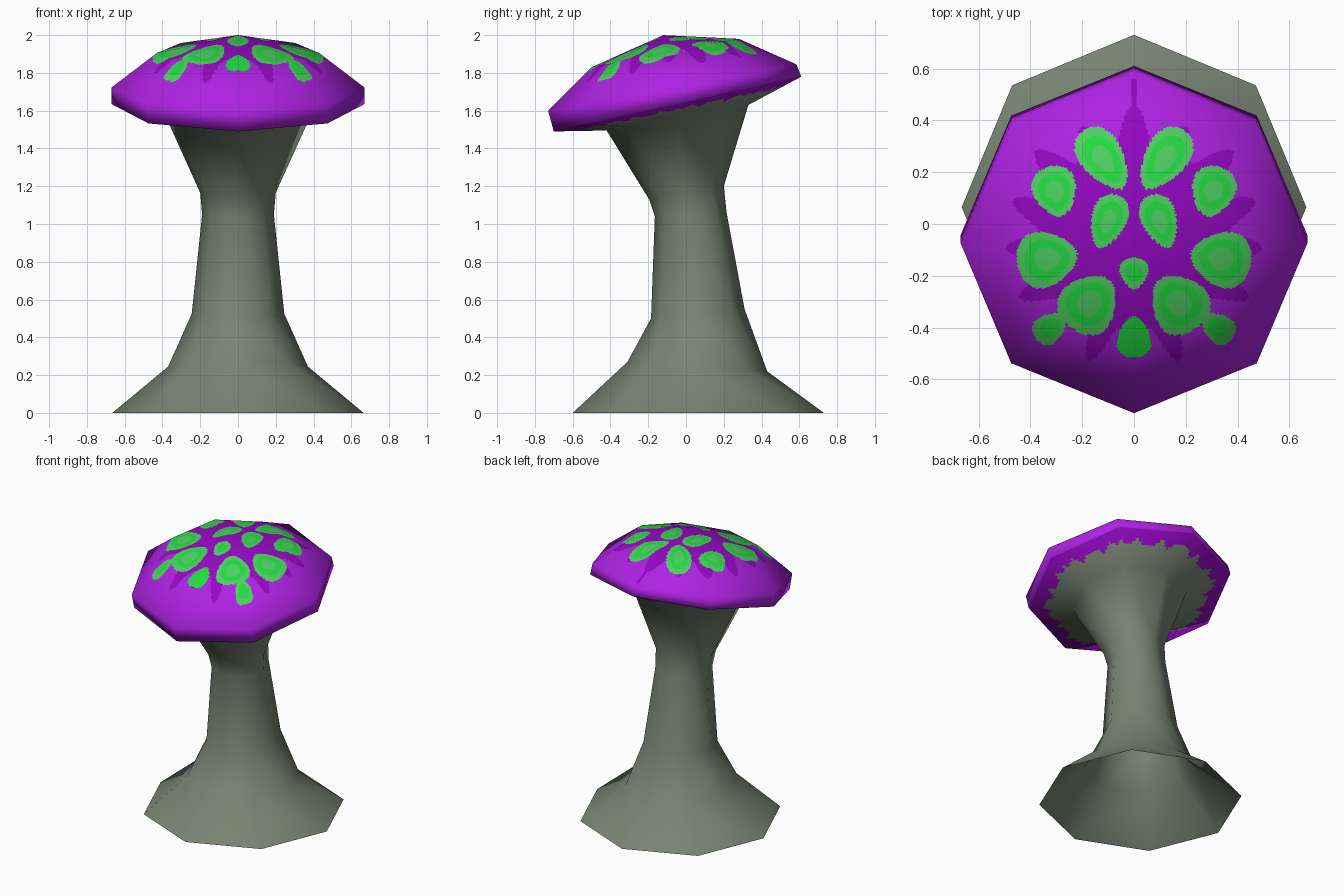
import bpy, math
from mathutils import Vector

if "Cube" in bpy.data.objects:
    bpy.data.objects.remove(bpy.data.objects["Cube"])

def srgb(r, g, b):
    f = lambda c: c / 12.92 if c <= 0.04045 else ((c + 0.055) / 1.055) ** 2.4
    return (f(r / 255), f(g / 255), f(b / 255), 1)

COLOURS = [("stem grey green", (120, 132, 114)), ("cap purple", (174, 34, 226)),
           ("dark purple", (148, 8, 194)), ("bright green", (34, 220, 66)),
           ("pale green", (80, 208, 98))]
GREY, PURPLE, DARK, GREEN, PALE = range(5)
MATS = []
for name, rgb in COLOURS:
    m = bpy.data.materials.new(name)
    m.diffuse_color = srgb(*rgb)
    m.use_nodes = True
    m.node_tree.nodes["Principled BSDF"].inputs["Base Color"].default_value = m.diffuse_color
    MATS.append(m)

# Tilted octagon rings, top to bottom: front y, front z, back y, back z, half width
RINGS = [(-0.12, 2.0, -0.12, 2.0, 0),
         (-0.50, 1.83, 0.28, 1.98, 0.43),
         (-0.73, 1.60, 0.585, 1.845, 0.67),
         (-0.70, 1.49, 0.61, 1.78, 0.67),
         (-0.42, 1.495, 0.33, 1.63, 0.38),
         (-0.195, 1.13, 0.20, 1.20, 0.20),
         (-0.165, 1.04, 0.215, 1.06, 0.19),
         (-0.185, 0.50, 0.31, 0.55, 0.245),
         (-0.31, 0.27, 0.43, 0.22, 0.37),
         (-0.60, 0.0, 0.73, 0.0, 0.665)]

def ring_points(fy, fz, by, bz, rx):
    pts = []
    for j in range(8):
        a = j * math.pi / 4
        t = (math.sin(a) + 1) / 2
        pts.append(Vector((rx * math.cos(a), fy + (by - fy) * t, fz + (bz - fz) * t)))
    return pts

def key(p):
    return tuple(round(c, 5) for c in p)

# Smooth normals of the coarse shape
P = [ring_points(*r) for r in RINGS]
NORMALS = {}
for i in range(len(P) - 1):
    for j in range(8):
        k = (j + 1) % 8
        a, b, c, d = P[i][j], P[i + 1][j], P[i + 1][k], P[i][k]
        n = (c - a).cross(d - b).normalized()
        for q in {key(p) for p in (a, b, c, d)}:
            NORMALS[q] = NORMALS.get(q, Vector()) + n

def loft(name, first, last, across, steps, rule):
    """Skin rings first..last, split finely so the rule can colour the faces."""
    verts, norms, index, faces, mats = [], [], {}, [], []

    def add(i, j, s, t):
        k = (j + 1) % 8
        corners = (P[i][j], P[i][k], P[i + 1][j], P[i + 1][k])
        weights = ((1 - s) * (1 - t), s * (1 - t), (1 - s) * t, s * t)
        p, n = Vector(), Vector()
        for c, w in zip(corners, weights):
            p += c * w
            n += NORMALS[key(c)].normalized() * w
        q = key(p)
        if q not in index:
            index[q] = len(verts)
            verts.append(p)
            norms.append(n.normalized())
        return index[q]

    for i in range(first, last):
        rows = steps[i - first]
        for j in range(8):
            for r in range(rows):
                for c in range(across):
                    s0, s1 = c / across, (c + 1) / across
                    t0, t1 = r / rows, (r + 1) / rows
                    f = [add(i, j, s0, t0), add(i, j, s0, t1),
                         add(i, j, s1, t1), add(i, j, s1, t0)]
                    f = list(dict.fromkeys(f))
                    mid = sum((verts[v] for v in f), Vector()) / len(f)
                    faces.append(f)
                    mats.append(rule(i, (t0 + t1) / 2, mid))
    me = bpy.data.meshes.new(name)
    me.from_pydata(verts, [], faces)
    for m in MATS:
        me.materials.append(m)
    for poly, m in zip(me.polygons, mats):
        poly.material_index = m
        poly.use_smooth = True
    me.update()
    me.normals_split_custom_set_from_vertices([tuple(n) for n in norms])
    ob = bpy.data.objects.new(name, me)
    bpy.context.collection.objects.link(ob)
    return ob

# Egg-shaped spots, mirrored in x: centre x, y, half length, half width, angle, layers
SPOTS = [(0.118, 0.25, 0.135, 0.080, 55, 3), (0.305, 0.125, 0.098, 0.082, 75, 3),
         (0.100, 0.01, 0.108, 0.066, 110, 3), (0.335, -0.135, 0.118, 0.105, -10, 3),
         (0.172, -0.305, 0.118, 0.108, -50, 3), (0.323, -0.40, 0.070, 0.055, -40, 2),
         (0.0, -0.19, 0.060, 0.054, 90, 2), (0.0, -0.435, 0.080, 0.064, -90, 1)]

def cap_colour(i, t, p):
    x, y = abs(p.x), p.y
    ang = math.atan2(y + 0.1, x)
    if i == 3:                     # ragged purple edge under the cap
        edge = 0.37 + 0.06 * math.sin(23 * ang) + 0.05 * math.sin(41 * ang + 1)
        return DARK if t < edge else GREY
    if i == 2:
        return PURPLE
    for cx, cy, a, b, deg, layers in SPOTS:
        dx, dy, r = x - cx, y - cy, math.radians(deg)
        u = (dx * math.cos(r) + dy * math.sin(r)) / a
        v = (dy * math.cos(r) - dx * math.sin(r)) / (b * (1 + 0.3 * max(-1, min(1, u))))
        d = math.hypot(u, v)
        if d < 1:
            if layers == 1 or (layers == 2 and d < 0.62):
                return GREEN
            return GREEN if layers == 3 and 0.43 < d < 0.74 else PALE
    # jagged dark stain around the spots
    reach = 0.42 + 0.05 * math.sin(ang) + 0.07 * math.cos(16 * ang) + 0.02 * math.sin(9 * ang)
    if math.hypot(x, y + 0.1) < reach or (x < 0.012 and 0 < y < 0.56):
        return DARK
    return PURPLE

# Cap with rim and underside, then the stem with its open flared foot
loft("mushroom_cap", 0, 4, 40, [40, 40, 1, 12], cap_colour)
loft("mushroom_stem", 4, len(RINGS) - 1, 1, [1] * 5, lambda i, t, p: GREY)
